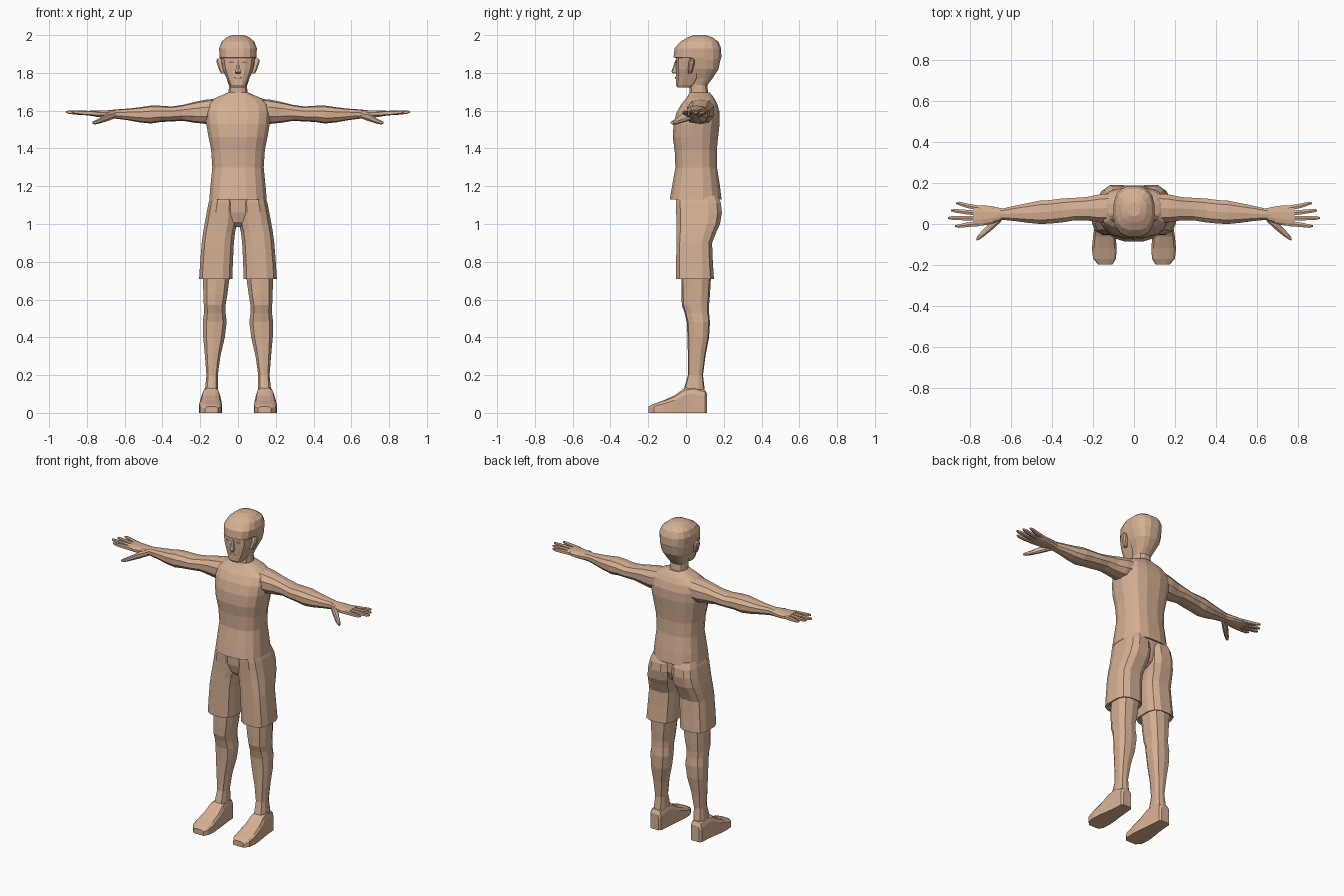
import bpy, bmesh, math
from mathutils import Vector

skin = bpy.data.materials.new("warm tan")
skin.diffuse_color = (0.67, 0.435, 0.297, 1)


def loft(name, axis, rings, side=1, n=12, power=2.6, flat=False):
    """Skin over rings (t, a0, a1, b0, b1): position on axis, then extents across it."""
    bm = bmesh.new()
    loops = []
    for t, a0, a1, b0, b1 in rings:
        loop = []
        for i in range(n):
            ang = 2 * math.pi * (i + 0.5) / n
            c, s = math.cos(ang), math.sin(ang)
            u = math.copysign(abs(c) ** (2 / power), c)
            v = math.copysign(abs(s) ** (2 / power), s)
            k = 1 / abs(math.cos(math.pi / n)) ** (2 / power)
            u, v = max(-1, min(1, u * k)), max(-1, min(1, v * k))
            if flat and v < -0.1:
                v = -1
            a = (a0 + a1) / 2 + u * (a1 - a0) / 2
            b = (b0 + b1) / 2 + v * (b1 - b0) / 2
            p = {'x': (t, a, b), 'y': (a, t, b), 'z': (a, b, t)}[axis]
            loop.append(bm.verts.new((p[0] * side, p[1], p[2])))
        loops.append(loop)
    for lo, hi in zip(loops, loops[1:]):
        for i in range(n):
            j = (i + 1) % n
            bm.faces.new((lo[i], lo[j], hi[j], hi[i]))
    bm.faces.new(loops[0])
    bm.faces.new(loops[-1])
    bmesh.ops.recalc_face_normals(bm, faces=bm.faces)
    me = bpy.data.meshes.new(name)
    bm.to_mesh(me)
    bm.free()
    me.materials.append(skin)
    ob = bpy.data.objects.new(name, me)
    bpy.context.collection.objects.link(ob)
    return ob


def sym(rings):
    """Rings given as (z, half_width, y0, y1), centred on x = 0."""
    return [(z, -w, w, y0, y1) for z, w, y0, y1 in rings]


# Cranium with brow ledge
loft("cranium", 'z', sym([
    (1.725, .045, .025, .105), (1.77, .06, .02, .14), (1.82, .083, .0, .172),
    (1.872, .095, -.03, .183), (1.882, .097, -.066, .187), (1.93, .1, -.06, .186),
    (1.965, .087, -.03, .172), (1.988, .06, .01, .14), (2.0, .03, .04, .105)]), n=16)
# Face, tapering to the chin
loft("face", 'z', sym([
    (1.722, .036, -.045, .02), (1.735, .045, -.053, .06), (1.77, .06, -.052, .09),
    (1.82, .08, -.052, .1), (1.878, .09, -.052, .1)]), power=3.2)
loft("nose", 'z', sym([
    (1.797, .012, -.066, -.04), (1.806, .015, -.078, -.04), (1.835, .009, -.067, -.04),
    (1.868, .006, -.056, -.04)]), n=6)
loft("mouth", 'z', sym([(1.768, .018, -.056, -.045), (1.775, .022, -.058, -.045),
                        (1.782, .018, -.056, -.045)]), n=8)
# Neck
loft("neck", 'z', sym([(1.64, .065, .015, .135), (1.68, .05, .02, .118),
                       (1.75, .048, .018, .112)]))
# Shirt, with a hem turned inward
loft("shirt", 'z', sym([
    (1.16, .135, -.065, .165), (1.132, .14, -.072, .175), (1.13, .152, -.086, .188),
    (1.2, .146, -.074, .18), (1.3, .136, -.056, .164), (1.39, .142, -.06, .163),
    (1.46, .156, -.07, .17), (1.53, .168, -.066, .178), (1.59, .172, -.05, .178),
    (1.635, .163, -.025, .166), (1.665, .125, .0, .15), (1.682, .085, .012, .138),
    (1.695, .056, .018, .126)]), n=16)
# Hips of the shorts
loft("shorts_hips", 'z', sym([
    (.985, .04, -.01, .11), (1.01, .12, -.035, .145), (1.06, .155, -.05, .165),
    (1.15, .143, -.055, .17)]), n=14)

for s, tag in ((1, "left"), (-1, "right")):
    # Ear
    loft(tag + "_ear", 'z', [
        (1.798, .07, .09, .01, .03), (1.815, .07, .1, .01, .036),
        (1.85, .08, .112, .013, .045), (1.868, .08, .115, .017, .045),
        (1.876, .08, .106, .022, .04)], s, n=8)
    # Eye slit
    loft(tag + "_eye", 'z', [
        (1.852, .026, .044, -.054, -.045), (1.857, .022, .048, -.056, -.045),
        (1.862, .026, .044, -.054, -.045)], s, n=6)
    # Shorts leg, with a hem turned inward
    loft(tag + "_shorts_leg", 'z', [
        (.735, .045, .19, -.035, .135), (.712, .042, .193, -.04, .138),
        (.708, .03, .206, -.053, .148), (.8, .027, .2, -.052, .142),
        (.9, .022, .192, -.051, .138), (.96, .015, .184, -.05, .162),
        (1.0, .004, .177, -.05, .18), (1.06, .0, .166, -.052, .19),
        (1.11, .0, .156, -.054, .185), (1.15, .01, .143, -.05, .168)], s, power=3)
    # Bare leg
    loft(tag + "_leg", 'z', [
        (.06, .11, .17, .005, .1), (.13, .105, .174, -.01, .098),
        (.2, .107, .167, .01, .09), (.3, .093, .175, .01, .103),
        (.4, .07, .184, .008, .122), (.48, .06, .186, .004, .127),
        (.53, .066, .18, -.008, .122), (.57, .066, .181, -.022, .122),
        (.63, .056, .183, -.024, .127), (.75, .04, .188, -.025, .134)], s, n=10)
    # Foot
    loft(tag + "_foot", 'y', [
        (.112, .115, .172, 0, .1), (.1, .105, .182, 0, .122), (.04, .1, .186, 0, .14),
        (-.01, .095, .192, 0, .13), (-.06, .089, .2, 0, .093),
        (-.12, .085, .206, 0, .066), (-.17, .088, .2, 0, .048),
        (-.198, .105, .175, 0, .034)], s, power=3.2, flat=True)
    # Arm from shoulder to wrist
    loft(tag + "_arm", 'x', [
        (.1, .01, .15, 1.54, 1.665), (.17, .008, .145, 1.53, 1.658),
        (.23, .018, .132, 1.536, 1.646), (.29, .018, .128, 1.546, 1.631),
        (.35, .008, .125, 1.543, 1.622), (.41, .002, .117, 1.54, 1.626),
        (.46, .0, .114, 1.532, 1.627), (.52, .006, .102, 1.538, 1.618),
        (.58, .014, .09, 1.549, 1.611), (.64, .02, .076, 1.557, 1.607),
        (.68, .015, .08, 1.56, 1.603)], s, n=10, power=2.3)
    # Palm
    loft(tag + "_palm", 'x', [
        (.64, .02, .075, 1.56, 1.605), (.69, .003, .086, 1.562, 1.602),
        (.74, -.008, .092, 1.566, 1.601), (.785, -.01, .09, 1.574, 1.6)], s)
    # Fingers: base y, tip x, tip y
    for name, y0, xt, yt in (("index", .002, .875, -.01), ("middle", .028, .91, .03),
                             ("ring", .052, .895, .066), ("little", .077, .87, .101)):
        xm, ym = (.76 + xt) / 2, (y0 + yt) / 2
        loft(f"{tag}_{name}_finger", 'x', [
            (.75, y0 - .012, y0 + .012, 1.573, 1.598),
            (xm, ym - .011, ym + .011, 1.577, 1.6),
            (xt - .015, yt - .009, yt + .008, 1.583, 1.6),
            (xt, yt - .004, yt + .004, 1.589, 1.599)], s, n=6)
    # Thumb
    loft(tag + "_thumb", 'x', [
        (.65, .012, .05, 1.56, 1.595), (.69, -.025, .025, 1.545, 1.588),
        (.73, -.058, -.02, 1.533, 1.562), (.755, -.075, -.046, 1.527, 1.549),
        (.77, -.081, -.066, 1.529, 1.543)], s, n=8)
